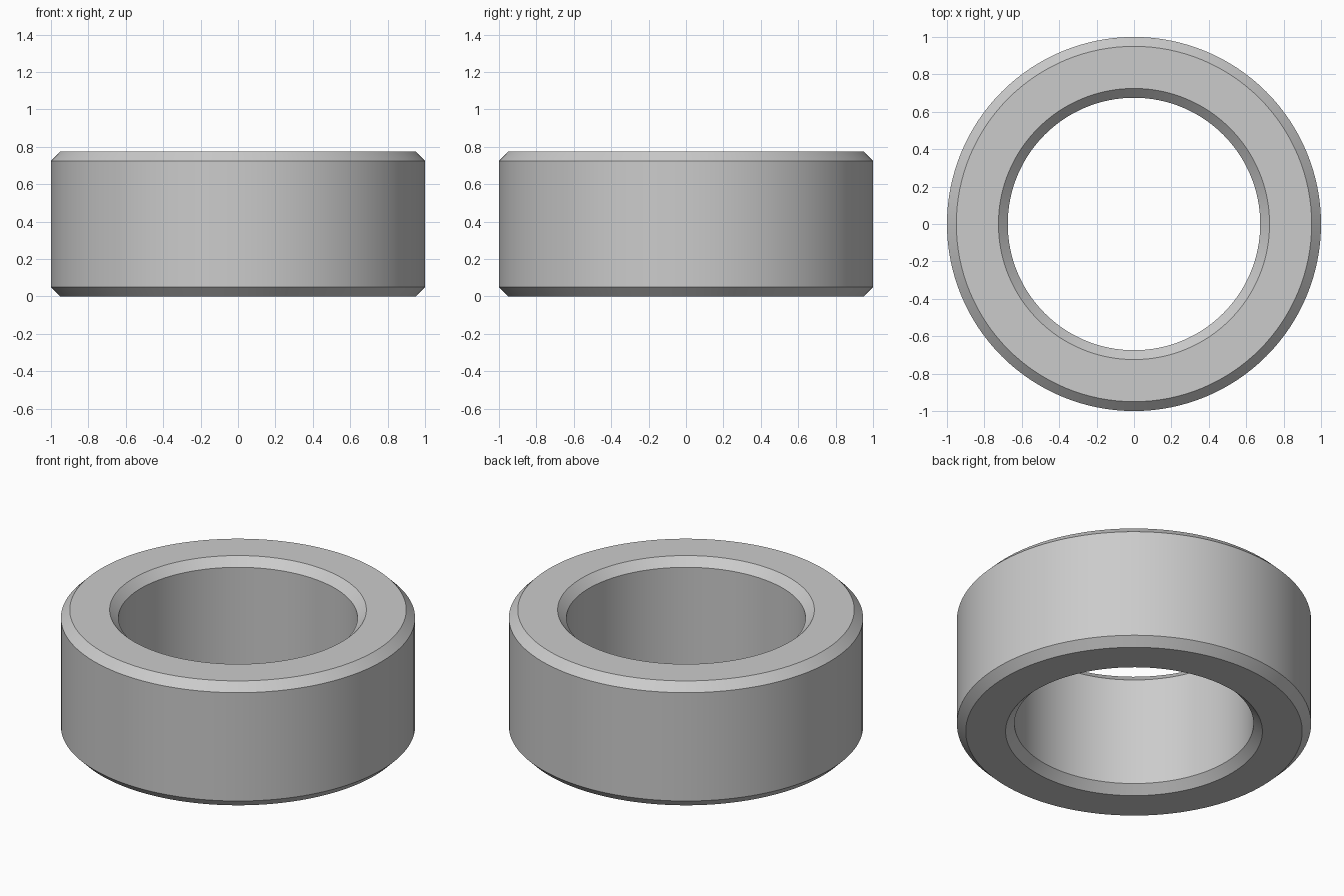
import bpy
import bmesh
from math import cos, sin, tau, radians

cube = bpy.data.objects.get("Cube")
if cube:
    bpy.data.objects.remove(cube, do_unlink=True)

OUTER, INNER, HEIGHT, CHAMFER = 1.0, 0.675, 0.775, 0.05
SEGMENTS = 128

# Plain grey metal
metal = bpy.data.materials.new("grey_metal")
metal.use_nodes = True
color = (0.6, 0.6, 0.6, 1.0)
metal.diffuse_color = color
metal.node_tree.nodes["Principled BSDF"].inputs["Base Color"].default_value = color

# Chamfered rectangular cross-section, as (radius, height), counter-clockwise
profile = [
    (INNER + CHAMFER, 0), (OUTER - CHAMFER, 0),
    (OUTER, CHAMFER), (OUTER, HEIGHT - CHAMFER),
    (OUTER - CHAMFER, HEIGHT), (INNER + CHAMFER, HEIGHT),
    (INNER, HEIGHT - CHAMFER), (INNER, CHAMFER),
]

# Revolve the section into a closed ring
bm = bmesh.new()
rings = []
for i in range(SEGMENTS):
    a = tau * i / SEGMENTS
    rings.append([bm.verts.new((r * cos(a), r * sin(a), z)) for r, z in profile])
for i, ring in enumerate(rings):
    following = rings[(i + 1) % SEGMENTS]
    for j in range(len(profile)):
        k = (j + 1) % len(profile)
        bm.faces.new((ring[j], following[j], following[k], ring[k]))
bmesh.ops.recalc_face_normals(bm, faces=bm.faces)

mesh = bpy.data.meshes.new("spacer_ring")
bm.to_mesh(mesh)
bm.free()
mesh.materials.append(metal)
spacer = bpy.data.objects.new("spacer_ring", mesh)
bpy.context.collection.objects.link(spacer)

# Smooth walls with crisp chamfer edges
bpy.ops.object.select_all(action="DESELECT")
spacer.select_set(True)
bpy.context.view_layer.objects.active = spacer
bpy.ops.object.shade_smooth_by_angle(angle=radians(30))
